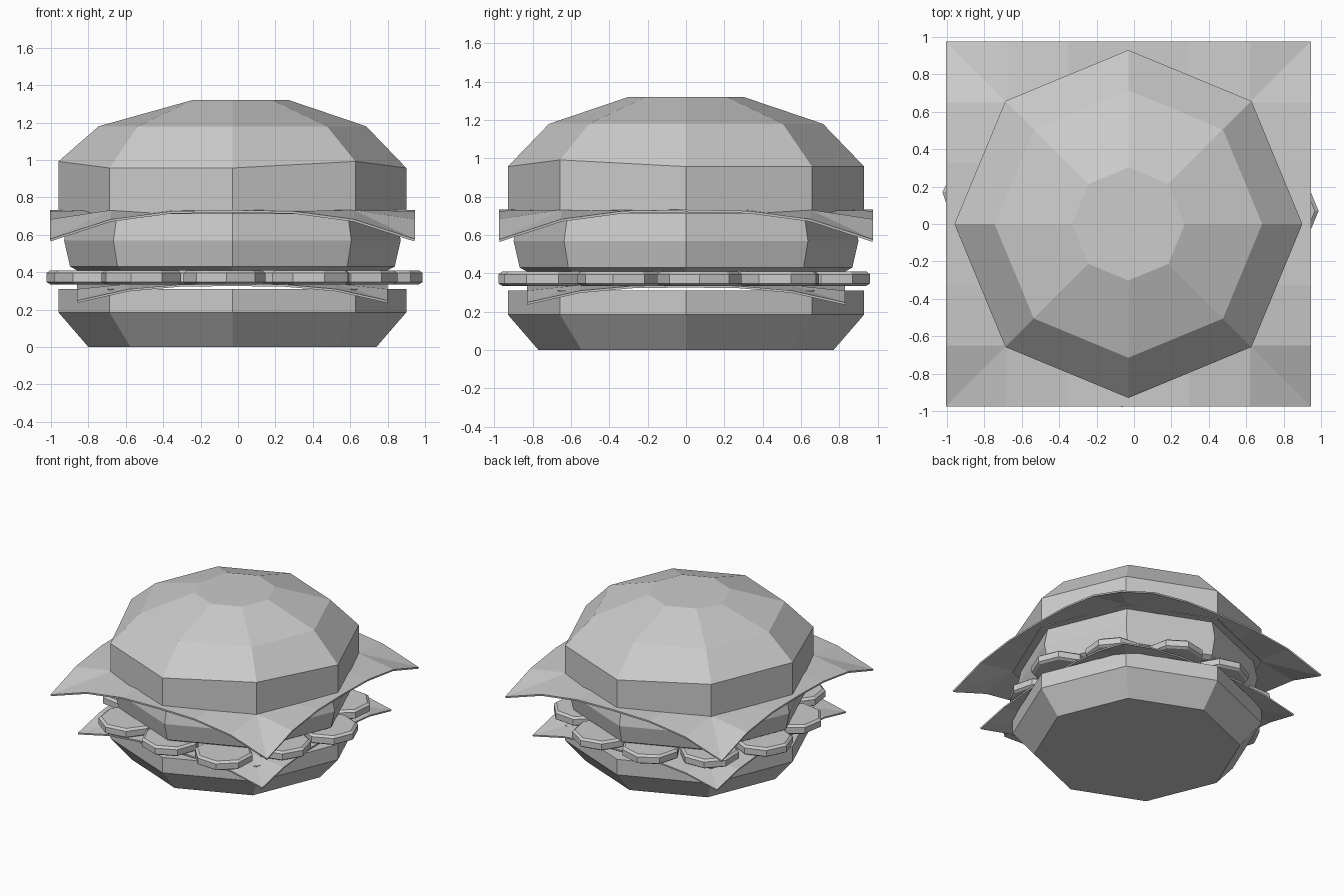
import bpy, bmesh, math
from mathutils import Vector

cube = bpy.data.objects.get("Cube")
if cube:
    bpy.data.objects.remove(cube, do_unlink=True)

CX = -0.03  # the stack sits slightly off centre

grey = bpy.data.materials.new("plain grey")
grey.use_nodes = True
grey.diffuse_color = (0.6, 0.6, 0.6, 1)
grey.node_tree.nodes["Principled BSDF"].inputs["Base Color"].default_value = (0.6, 0.6, 0.6, 1)


def finish(name, bm):
    bmesh.ops.recalc_face_normals(bm, faces=bm.faces)
    mesh = bpy.data.meshes.new(name)
    bm.to_mesh(mesh)
    bm.free()
    mesh.materials.append(grey)
    obj = bpy.data.objects.new(name, mesh)
    bpy.context.collection.objects.link(obj)
    return obj


def lathe(name, profile, centre=(CX, 0), turn=0, sides=8, lifts=None):
    """Stack of polygon rings (radius, height); lifts maps (ring, corner) to a height change."""
    lifts = lifts or {}
    bm = bmesh.new()
    rings = []
    for r, (radius, z) in enumerate(profile):
        ring = []
        for i in range(sides):
            a = turn + math.tau * i / sides
            ring.append(bm.verts.new((centre[0] + radius * math.cos(a),
                                      centre[1] + radius * math.sin(a),
                                      z + lifts.get((r, i), 0))))
        rings.append(ring)
    for low, high in zip(rings, rings[1:]):
        for i in range(sides):
            j = (i + 1) % sides
            bm.faces.new((low[i], low[j], high[j], high[i]))
    bm.faces.new(rings[0][::-1])
    bm.faces.new(rings[-1])
    return finish(name, bm)


def sheet(name, half, top, droop, thickness):
    """Thin square slice whose corners hang down."""
    bm = bmesh.new()
    bmesh.ops.create_grid(bm, x_segments=6, y_segments=6, size=half)
    for v in bm.verts:
        far = max(0, v.co.length / half - 1) / (math.sqrt(2) - 1)
        v.co.z = top - droop * far ** 1.6
        v.co.x += CX
    # fold the corner cells along the diagonal that runs to the corner
    for f in list(bm.faces):
        c = f.calc_center_median() - Vector((CX, 0, 0))
        if abs(c.x) > half * 0.6 and abs(c.y) > half * 0.6:
            vs = sorted(f.verts, key=lambda v: (v.co.x - CX) ** 2 + v.co.y ** 2)
            bmesh.utils.face_split(f, vs[0], vs[-1])
    obj = finish(name, bm)
    mod = obj.modifiers.new("thickness", 'SOLIDIFY')
    mod.thickness = thickness
    mod.offset = -1
    return obj


# Buns and patty
lathe("bottom_bun", [(0.77, 0), (0.93, 0.185), (0.93, 0.31)])
lathe("patty", [(0.83, 0.41), (0.868, 0.43), (0.9, 0.57), (0.87, 0.715)])
lathe("top_bun", [(0.93, 0.712), (0.93, 0.957), (0.715, 1.18), (0.302, 1.32)],
      lifts={(1, 3): 0.035, (1, 4): 0.035, (1, 7): 0.035, (3, 4): -0.025})

# Drooping square slices
sheet("lower_slice", 0.83, 0.338, 0.09, 0.012)
sheet("upper_slice", 0.975, 0.732, 0.155, 0.013)

# Ring of small round slices
spread = [0.8, 0.79, 0.79, 0.76, 0.79, 0.79, 0.79, 0.83, 0.76, 0.85, 0.75]
for k, dist in enumerate(spread):
    a = math.radians(5) + math.tau * k / len(spread)
    lathe("pickle_%d" % (k + 1),
          [(0.2, 0.335), (0.22, 0.347), (0.22, 0.395), (0.2, 0.41)],
          centre=(CX + dist * math.cos(a), dist * math.sin(a)), turn=k * 0.3)
